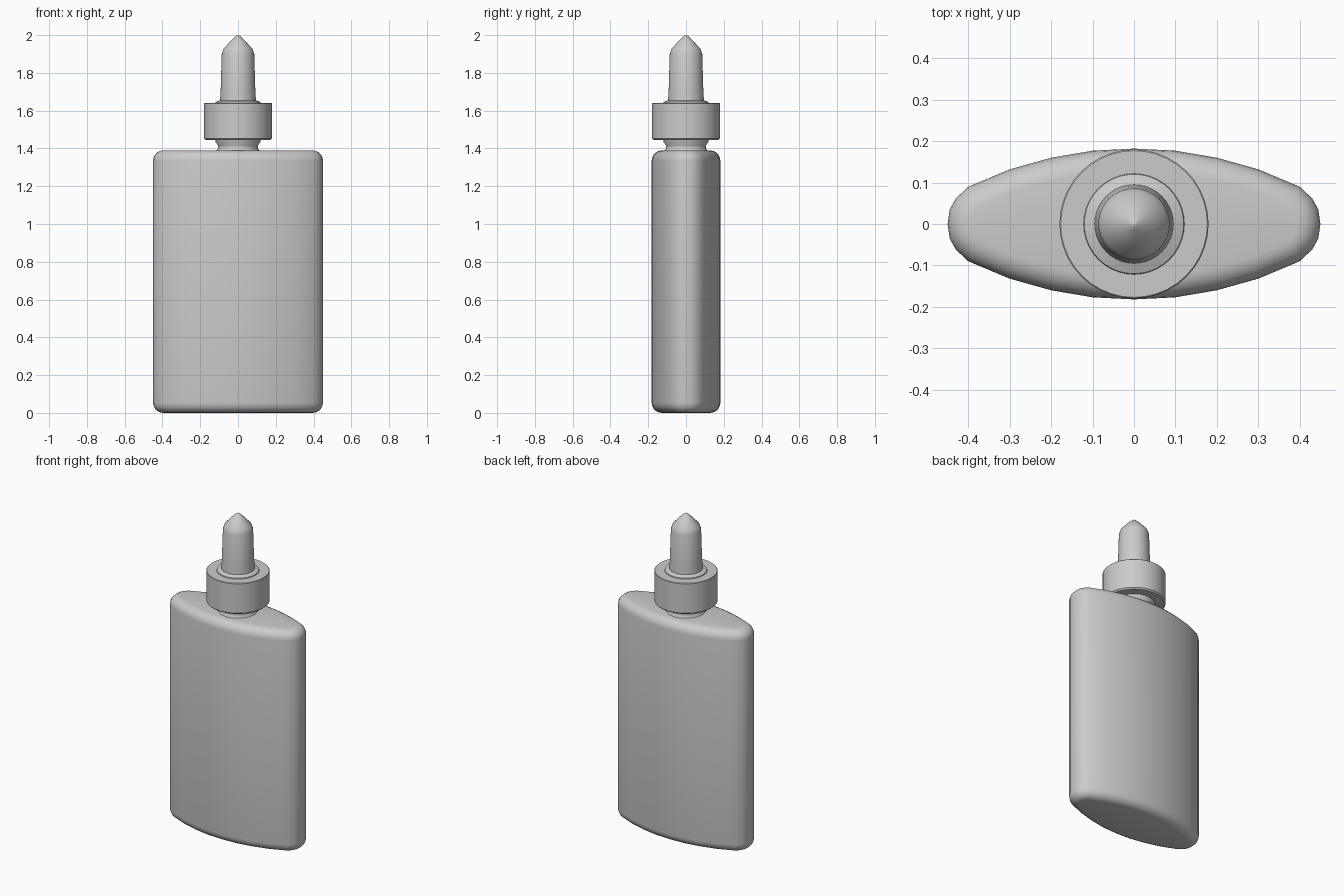
import bpy, bmesh, math

cube = bpy.data.objects.get("Cube")
if cube:
    bpy.data.objects.remove(cube, do_unlink=True)

grey = bpy.data.materials.new("plain_grey")
grey.use_nodes = True
colour = (0.6, 0.6, 0.6, 1)
grey.diffuse_color = colour
grey.node_tree.nodes["Principled BSDF"].inputs["Base Color"].default_value = colour


def loft(name, rings, angle=40):
    """Skin a stack of equal-length closed rings and cap both ends."""
    bm = bmesh.new()
    loops = [[bm.verts.new(p) for p in ring] for ring in rings]
    n = len(loops[0])
    for low, high in zip(loops, loops[1:]):
        for i in range(n):
            j = (i + 1) % n
            bm.faces.new((low[i], low[j], high[j], high[i]))
    bm.faces.new(loops[0][::-1])
    bm.faces.new(loops[-1])
    bmesh.ops.recalc_face_normals(bm, faces=bm.faces)
    mesh = bpy.data.meshes.new(name)
    bm.to_mesh(mesh)
    bm.free()
    mesh.materials.append(grey)
    obj = bpy.data.objects.new(name, mesh)
    bpy.context.collection.objects.link(obj)
    bpy.ops.object.select_all(action="DESELECT")
    obj.select_set(True)
    bpy.context.view_layer.objects.active = obj
    bpy.ops.object.shade_smooth_by_angle(angle=math.radians(angle))
    return obj


def lathe(name, profile, sides=40):
    turn = [2 * math.pi * i / sides for i in range(sides)]
    return loft(name, [[(r * math.cos(a), r * math.sin(a), z) for a in turn]
                       for r, z in profile])


# Flat bottle body: lens-shaped outline mirrored from one quarter
quarter = [(0.45, 0), (0.445, 0.035), (0.43, 0.062), (0.4, 0.09),
           (0.3, 0.132), (0.2, 0.16), (0.1, 0.177), (0, 0.182)]
half = quarter + [(-x, y) for x, y in quarter[-2::-1]]
outline = half + [(x, -y) for x, y in half[-2:0:-1]]


def inset_ring(inset, z):
    ring = []
    for i, (x, y) in enumerate(outline):
        px, py = outline[i - 1]
        nx, ny = outline[(i + 1) % len(outline)]
        dx, dy = nx - px, ny - py
        size = math.hypot(dx, dy)
        ring.append((x - dy / size * inset, y + dx / size * inset, z))
    return ring


radius, top, steps = 0.055, 1.39, 5
curve = []
for k in range(steps + 1):
    a = math.pi / 2 * k / steps
    curve.append((radius * (1 - math.sin(a)), radius * (1 - math.cos(a))))
rings = [inset_ring(d, z) for d, z in curve]
rings += [inset_ring(d, top - z) for d, z in reversed(curve)]
loft("bottle_body", rings)

# Neck, collar and pointed nozzle
lathe("neck", [(0.125, 1.375), (0.105, 1.4), (0.105, 1.415), (0.12, 1.435), (0.12, 1.47)])
lathe("collar", [(0.172, 1.445), (0.18, 1.453), (0.18, 1.637), (0.177, 1.64)])
lathe("nozzle", [(0.125, 1.63), (0.12, 1.645), (0.095, 1.655), (0.092, 1.7),
                 (0.086, 1.9), (0.078, 1.925), (0.04, 1.968), (0.012, 1.994), (0.002, 2.0)])
